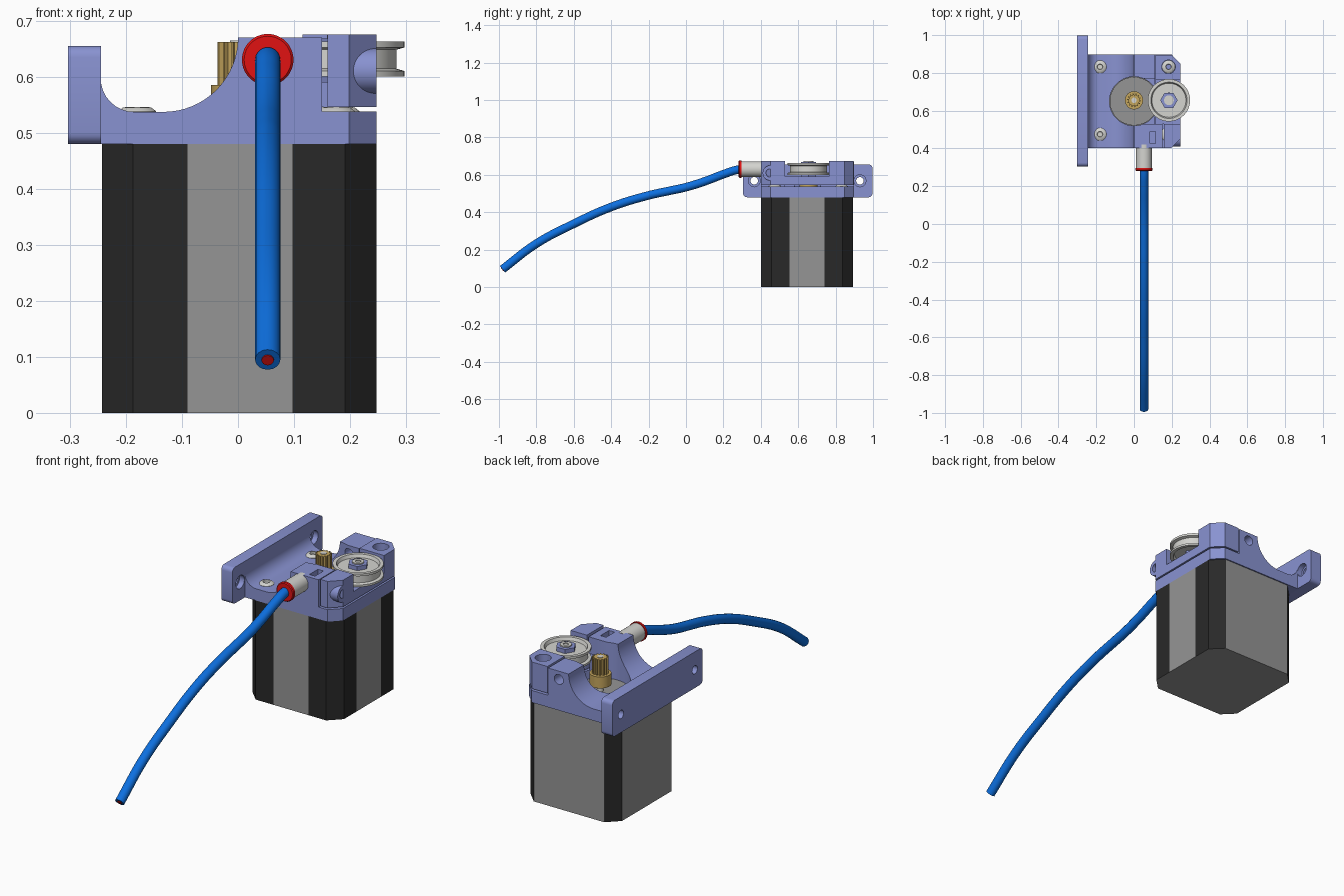
import bpy, bmesh, math
from mathutils import Vector, Matrix

if "Cube" in bpy.data.objects:
    bpy.data.objects.remove(bpy.data.objects["Cube"])


def mat(name, c):
    m = bpy.data.materials.new(name)
    m.diffuse_color = (*c, 1)
    m.use_nodes = True
    m.node_tree.nodes["Principled BSDF"].inputs["Base Color"].default_value = m.diffuse_color
    return m


LILAC = mat("lilac plastic", (0.25, 0.29, 0.64))
BLACK = mat("motor black", (0.022, 0.022, 0.022))
GREY = mat("motor grey", (0.30, 0.30, 0.30))
STEEL = mat("light steel", (0.66, 0.66, 0.63))
BRASS = mat("brass", (0.56, 0.38, 0.11))
BLUE = mat("tube blue", (0.004, 0.16, 0.74))
RED = mat("red", (0.75, 0.006, 0.006))


def add(name, bm, material):
    bmesh.ops.recalc_face_normals(bm, faces=bm.faces)
    me = bpy.data.meshes.new(name)
    bm.to_mesh(me)
    bm.free()
    ob = bpy.data.objects.new(name, me)
    bpy.context.collection.objects.link(ob)
    me.materials.append(material)
    return ob


def box(name, lo, hi, material=LILAC):
    bm = bmesh.new()
    bmesh.ops.create_cube(bm, size=1)
    for v in bm.verts:
        v.co = [lo[i] + (v.co[i] + 0.5) * (hi[i] - lo[i]) for i in range(3)]
    return add(name, bm, material)


def prism(name, pts, axis, a, b, material=LILAC):
    """Extrude a 2D outline: axis 'z' uses (x, y), axis 'y' uses (x, z)."""
    bm = bmesh.new()
    put = (lambda p, t: (p[0], p[1], t)) if axis == 'z' else (lambda p, t: (p[0], t, p[1]))
    f = bm.faces.new([bm.verts.new(put(p, a)) for p in pts])
    r = bmesh.ops.extrude_face_region(bm, geom=[f])
    d = Vector(put((0, 0), b - a))
    bmesh.ops.translate(bm, vec=d, verts=[v for v in r['geom'] if isinstance(v, bmesh.types.BMVert)])
    return add(name, bm, material)


def smooth(ob, angle=35):
    bpy.ops.object.select_all(action='DESELECT')
    ob.select_set(True)
    bpy.context.view_layer.objects.active = ob
    bpy.ops.object.shade_smooth_by_angle(angle=math.radians(angle))
    return ob


def lathe(name, profile, at, axis='z', material=STEEL, n=48):
    """Revolve closed (radius, height) profile; axis x, y or z."""
    rot = {'z': Matrix(), 'x': Matrix.Rotation(math.pi / 2, 4, 'Y'),
           'y': Matrix.Rotation(-math.pi / 2, 4, 'X')}[axis]
    bm = bmesh.new()
    vs = [bm.verts.new((r, 0, h)) for r, h in profile]
    es = [bm.edges.new((vs[i], vs[(i + 1) % len(vs)])) for i in range(len(vs))]
    bmesh.ops.spin(bm, geom=vs + es, cent=(0, 0, 0), axis=(0, 0, 1), angle=2 * math.pi,
                   steps=n, use_duplicate=False)
    bmesh.ops.remove_doubles(bm, verts=bm.verts, dist=1e-5)
    bmesh.ops.transform(bm, matrix=Matrix.Translation(at) @ rot, verts=bm.verts)
    return smooth(add(name, bm, material))


def cyl(name, r, a, b, at, axis='z', material=STEEL):
    return lathe(name, [(0, a), (r, a), (r, b), (0, b)], at, axis, material)


def cut(ob, *cutters):
    for c in cutters:
        bpy.context.view_layer.objects.active = ob
        m = ob.modifiers.new("cut", 'BOOLEAN')
        m.operation, m.solver, m.object = 'DIFFERENCE', 'EXACT', c
        bpy.ops.object.modifier_apply(modifier=m.name)
        bpy.data.objects.remove(c)
    smooth(ob, 30)


def corner_cut(y, s):
    e = 0.26
    return prism("corner_cutter", [(0.197, y - s * 0.001), (e, y - s * 0.001), (e, y + s * 0.063)], 'z', 0.4, 0.8)


# Motor: chamfered square with grey panels
X0, X1, Y0, Y1, C = -0.243, 0.247, 0.402, 0.892, 0.056
s0, s1 = -0.09, 0.097
t0, t1 = 0.553, 0.74
motor = prism("motor", [(X0 + C, Y0), (s0, Y0), (s1, Y0), (X1 - C, Y0), (X1, Y0 + C), (X1, t0), (X1, t1),
                        (X1, Y1 - C), (X1 - C, Y1), (X0 + C, Y1), (X0, Y1 - C), (X0, Y0 + C)],
              'z', 0, 0.48, BLACK)
motor.data.materials.append(GREY)
for f in motor.data.polygons:
    n, c = f.normal, f.center
    panel = (n.y < -0.9 and s0 < c.x < s1) or (n.x > 0.9 and t0 < c.y < t1)
    f.material_index = int(panel or n.y > 0.9 or n.x < -0.9 or abs(n.z) > 0.9)
cyl("motor_pilot", 0.128, 0.47, 0.497, (0, 0.65, 0), material=GREY)

# Bracket: plate, scooped riser and fillet to the mounting wall
arc = lambda cx, cz, r, a, b, n: [(cx + r * math.cos(math.radians(a + (b - a) * i / n)),
                                   cz + r * math.sin(math.radians(a + (b - a) * i / n))) for i in range(n + 1)]
outline = [(-0.25, 0.48), (0.247, 0.48), (0.247, 0.538), (0.15, 0.538), (0.15, 0.67)]
outline += arc(-0.133, 0.67, 0.133, 0, -90, 16) + arc(-0.185, 0.597, 0.06, -90, -180, 8) + [(-0.25, 0.597)]
bracket = prism("bracket", outline, 'y', 0.402, 0.898)
cut(bracket,
    cyl("c", 0.13, 0.4, 0.8, (0, 0.65, 0)),
    box("c", (0.03, 0.53, 0.585), (0.3, 0.77, 0.8)),
    box("c", (0.11, 0.53, 0.538), (0.3, 0.95, 0.8)),
    box("c", (0.085, 0.425, 0.6), (0.115, 0.49, 0.8)),
    cyl("c", 0.024, 0.7, 1.0, (0.053, 0, 0.63), 'y'),
    corner_cut(0.402, 1), corner_cut(0.898, -1))

# Mounting wall with two counterbored holes
wall = box("mounting_wall", (-0.303, 0.305, 0.48), (-0.244, 0.997, 0.655))
bm = bmesh.new()
bm.from_mesh(wall.data)
ends = [e for e in bm.edges if abs((e.verts[0].co - e.verts[1].co).x) > 0.01]
bmesh.ops.bevel(bm, geom=ends, offset=0.02, segments=4, profile=0.5, affect='EDGES')
bm.to_mesh(wall.data)
bm.free()
for y in (0.365, 0.93):
    cut(wall, cyl("c", 0.02, -0.4, -0.2, (0, y, 0.568), 'x'),
        cyl("c", 0.032, -0.27, -0.2, (0, y, 0.568), 'x'))

# Idler arm with pulley pocket and screw access hole
arm = box("idler_arm", (0.115, 0.402, 0.546), (0.247, 0.896, 0.675))
cut(arm,
    box("c", (0.1, 0.38, 0.5), (0.16, 0.53, 0.8)),
    box("c", (0.1, 0.53, 0.59), (0.3, 0.765, 0.8)),
    cyl("c", 0.13, 0.4, 0.8, (0, 0.65, 0)),
    cyl("c", 0.036, 0.5, 0.8, (0.183, 0.832, 0)),
    corner_cut(0.402, 1), corner_cut(0.896, -1))
# Tension screw boss on the arm's front corner
lathe("tension_boss", [(0.022, 0.19), (0.04, 0.19), (0.04, 0.247), (0.022, 0.247)],
      (0, 0.45, 0.61), 'x', LILAC)

# Idler pulley, its hub and axle screw
P = (0.185, 0.655, 0)
lathe("idler_pulley", [(0.04, 0.615), (0.09, 0.615), (0.096, 0.6), (0.112, 0.6), (0.112, 0.61),
                       (0.098, 0.614), (0.098, 0.648), (0.112, 0.652), (0.112, 0.663),
                       (0.096, 0.663), (0.09, 0.648), (0.04, 0.648)], P)
prism("pulley_hub", [(P[0] + 0.046 * math.cos(i * math.pi / 3), P[1] + 0.046 * math.sin(i * math.pi / 3))
                     for i in range(6)], 'z', 0.58, 0.668)
lathe("axle_screw", [(0, 0.6), (0.026, 0.6), (0.026, 0.674), (0.012, 0.674), (0.012, 0.669), (0, 0.669)], P)

# Brass drive gear: collar plus toothed section
cyl("gear_collar", 0.048, 0.53, 0.585, (0, 0.655, 0), material=BRASS)
teeth = []
for i in range(14):
    for da, r in ((0, 0.029), (0.22, 0.029), (0.32, 0.037), (0.42 - 0.0, 0.037)):
        a = i * 2 * math.pi / 14 + da
        teeth.append((r * math.cos(a), 0.655 + r * math.sin(a)))
prism("drive_gear", teeth, 'z', 0.58, 0.662, BRASS)
cyl("motor_shaft", 0.014, 0.49, 0.664, (0, 0.655, 0), material=STEEL)

# Plate screws with recessed sockets
for x, y in ((-0.18, 0.832), (-0.18, 0.475), (0.183, 0.832), (0.175, 0.475)):
    lathe("plate_screw", [(0, 0.53), (0.034, 0.53), (0.034, 0.538), (0.025, 0.545), (0.015, 0.546),
                          (0.013, 0.538), (0, 0.538)], (x, y, 0), n=32)

# Tube fitting and red collar
F = (0.053, 0, 0.63)
cyl("tube_fitting", 0.042, 0.296, 0.42, F, 'y')
lathe("fitting_collar", [(0.022, 0.281), (0.042, 0.281), (0.046, 0.285), (0.046, 0.296), (0.022, 0.296)],
      F, 'y', RED)


# Feed tube and filament swept along one path
def sweep(name, r, extra, material):
    path = [(0.36, 0.632), (0.28, 0.628), (0.2, 0.603), (0.1, 0.565), (0, 0.534), (-0.1, 0.512),
            (-0.2, 0.49), (-0.4, 0.428), (-0.6, 0.338), (-0.8, 0.232), (-0.981 - extra, 0.095 - extra * 0.75)]
    cu = bpy.data.curves.new(name, 'CURVE')
    cu.dimensions = '3D'
    cu.bevel_depth, cu.bevel_resolution, cu.resolution_u = r, 6, 6
    cu.use_fill_caps = True
    sp = cu.splines.new('BEZIER')
    sp.bezier_points.add(len(path) - 1)
    for p, (y, z) in zip(sp.bezier_points, path):
        p.co = (0.053, y, z)
        p.handle_left_type = p.handle_right_type = 'AUTO'
    ob = bpy.data.objects.new(name, cu)
    bpy.context.collection.objects.link(ob)
    cu.materials.append(material)
    bpy.ops.object.select_all(action='DESELECT')
    ob.select_set(True)
    bpy.context.view_layer.objects.active = ob
    bpy.ops.object.convert(target='MESH')
    smooth(bpy.context.view_layer.objects.active)


sweep("feed_tube", 0.0225, 0, BLUE)
sweep("filament", 0.011, 0.002, RED)
